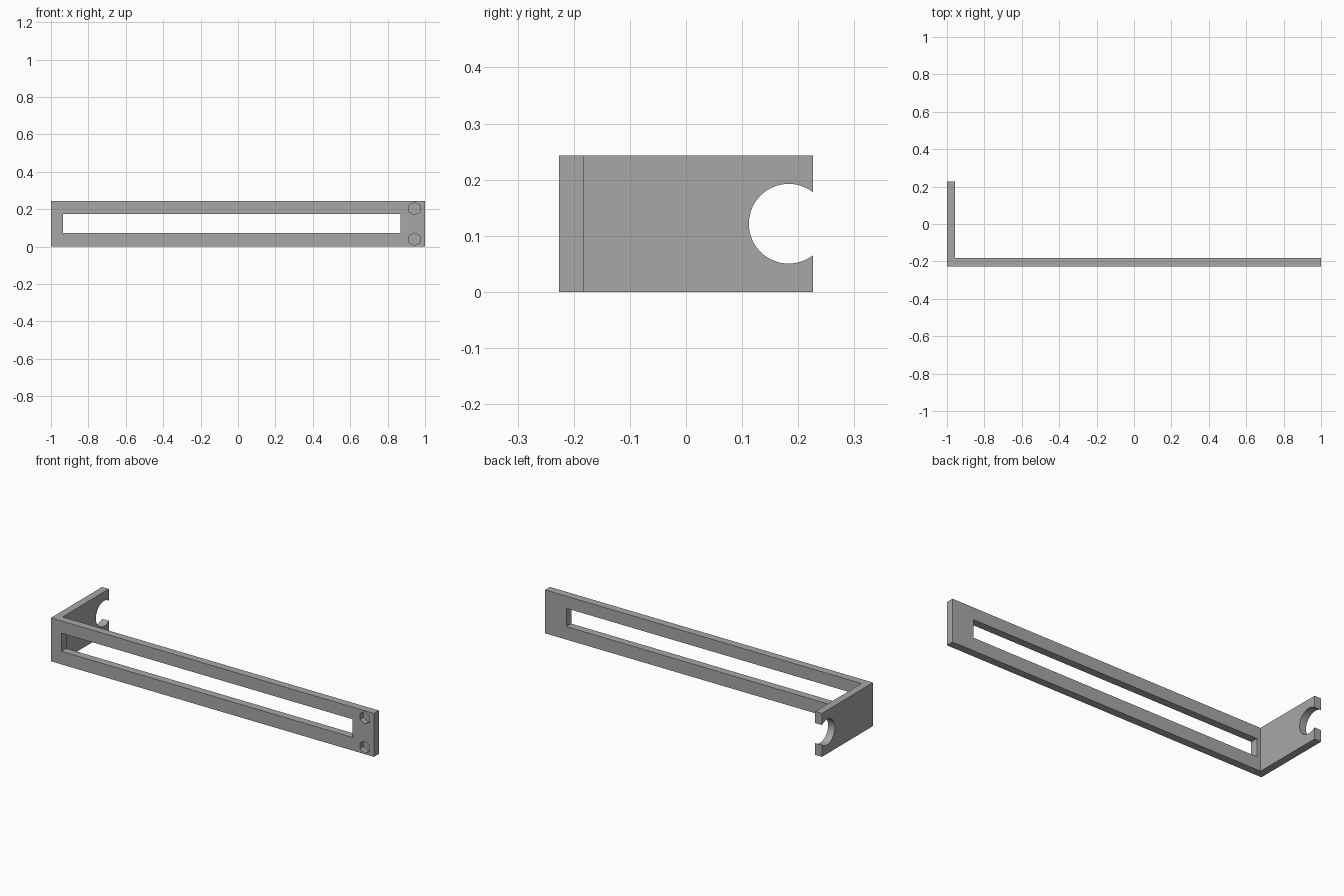
import bpy
import bmesh
from math import radians
from mathutils import Matrix, Vector

if "Cube" in bpy.data.objects:
    bpy.data.objects.remove(bpy.data.objects["Cube"], do_unlink=True)

HEIGHT = 0.243
FRONT, PLATE_BACK, BACK = -0.226, -0.183, 0.226
ARM_INNER = -0.958

grey = bpy.data.materials.new("matte grey")
grey.use_nodes = True
colour = (0.39, 0.39, 0.39, 1)
grey.diffuse_color = colour
grey.node_tree.nodes["Principled BSDF"].inputs["Base Color"].default_value = colour


def make_object(name, bm):
    bmesh.ops.recalc_face_normals(bm, faces=bm.faces)
    mesh = bpy.data.meshes.new(name)
    bm.to_mesh(mesh)
    bm.free()
    mesh.materials.append(grey)
    obj = bpy.data.objects.new(name, mesh)
    bpy.context.collection.objects.link(obj)
    return obj


def box_cutter(name, low, high):
    low, high = Vector(low), Vector(high)
    bm = bmesh.new()
    bmesh.ops.create_cube(bm, size=1, matrix=Matrix.Translation((low + high) / 2)
                          @ Matrix.Diagonal((*(high - low), 1)))
    return make_object(name, bm)


def prism_cutter(name, sides, radius, depth, centre, rotation):
    bm = bmesh.new()
    bmesh.ops.create_cone(bm, cap_ends=True, segments=sides, radius1=radius, radius2=radius,
                          depth=depth, matrix=Matrix.Translation(centre) @ rotation)
    return make_object(name, bm)


# L-shaped bracket: long plate with a short arm on the right end
bm = bmesh.new()
outline = [(-1, FRONT), (1, FRONT), (1, PLATE_BACK),
           (ARM_INNER, PLATE_BACK), (ARM_INNER, BACK), (-1, BACK)]
base = bm.faces.new([bm.verts.new((x, y, 0)) for x, y in outline])
extruded = bmesh.ops.extrude_face_region(bm, geom=[base])["geom"]
bmesh.ops.translate(bm, vec=(0, 0, HEIGHT),
                    verts=[v for v in extruded if isinstance(v, bmesh.types.BMVert)])
bracket = make_object("slotted_bracket", bm)

# Long slot, round open notch and two blind hexagonal nut pockets
cutters = [
    box_cutter("slot_cutter", (-0.935, -0.3, 0.073), (0.868, -0.1, 0.175)),
    prism_cutter("notch_cutter", 64, 0.071, 0.2, (-0.98, 0.183, HEIGHT / 2),
                 Matrix.Rotation(radians(90), 4, "Y")),
]
for side in (-1, 1):
    cutters.append(prism_cutter("nut_pocket_cutter", 6, 0.034, 0.06,
                                (0.944, FRONT, HEIGHT / 2 + side * 0.082),
                                Matrix.Rotation(radians(90), 4, "X")))

bpy.ops.object.select_all(action="DESELECT")
bpy.context.view_layer.objects.active = bracket
bracket.select_set(True)
for cutter in cutters:
    cutter.hide_render = True
    cut = bracket.modifiers.new(cutter.name, "BOOLEAN")
    cut.operation = "DIFFERENCE"
    cut.solver = "EXACT"
    cut.object = cutter
    bpy.ops.object.modifier_apply(modifier=cut.name)
    bpy.data.objects.remove(cutter, do_unlink=True)

bpy.ops.object.shade_smooth_by_angle(angle=radians(30))
